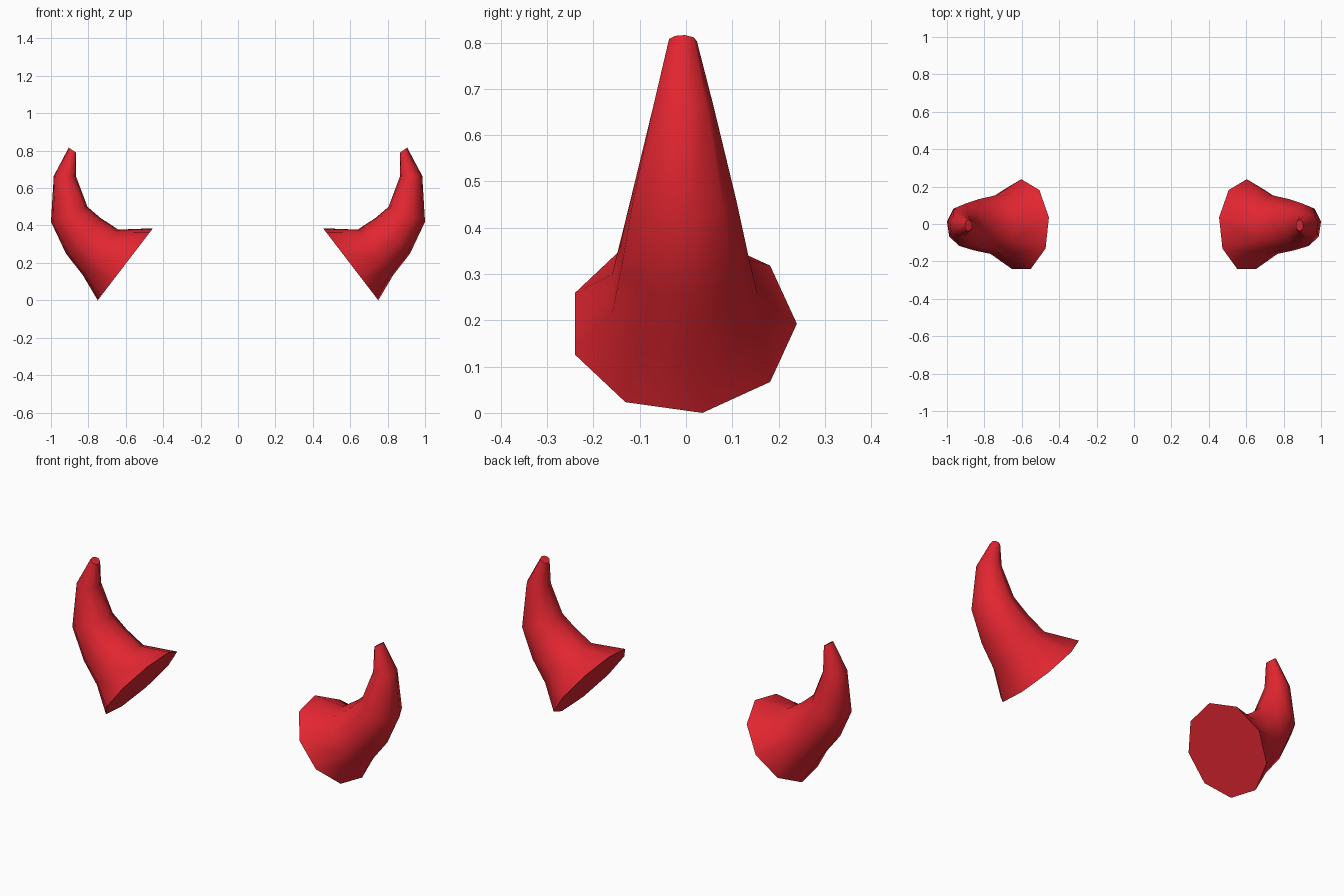
import bpy, bmesh, math
from mathutils import Vector

cube = bpy.data.objects.get("Cube")
if cube:
    bpy.data.objects.remove(cube, do_unlink=True)

# Single red material
red = bpy.data.materials.new("horn_red")
red.use_nodes = True
red.diffuse_color = (0.76, 0.019, 0.03, 1)
red.node_tree.nodes["Principled BSDF"].inputs["Base Color"].default_value = red.diffuse_color

SIDES = 9
Y_OFFSET = -0.0075
# Cross-sections from base to tip: inner x, z; outer x, z; radius along y
SECTIONS = [
    (0.455, 0.385, 0.75, 0.0, 0.247),
    (0.64, 0.378, 0.83, 0.135, 0.162),
    (0.735, 0.44, 0.92, 0.25, 0.141),
    (0.805, 0.50, 1.0, 0.42, 0.116),
    (0.865, 0.66, 0.985, 0.665, 0.067),
    (0.865, 0.79, 0.905, 0.816, 0.031),
]


def build_horn(name, side):
    bm = bmesh.new()
    rings = []
    reach = math.sin(math.radians(80))  # highest corner of a nine-sided ring
    for xi, zi, xo, zo, radius in SECTIONS:
        inner, outer = Vector((xi, 0, zi)), Vector((xo, 0, zo))
        centre = (inner + outer) / 2
        axis = (inner - outer) / (2 * reach)
        ring = []
        for i in range(SIDES):
            a = math.tau * i / SIDES
            p = centre + axis * math.sin(a)
            ring.append(bm.verts.new((side * p.x, Y_OFFSET + radius * math.cos(a), p.z)))
        rings.append(ring)

    # Smooth curved body
    for low, high in zip(rings, rings[1:]):
        for i in range(SIDES):
            j = (i + 1) % SIDES
            bm.faces.new((low[i], low[j], high[j], high[i])).smooth = True

    # Flat base and tip with crisp rims
    for ring in (rings[0], rings[-1]):
        cap = bm.faces.new(ring)
        for edge in cap.edges:
            edge.smooth = False

    bmesh.ops.recalc_face_normals(bm, faces=bm.faces[:])
    mesh = bpy.data.meshes.new(name)
    bm.to_mesh(mesh)
    bm.free()
    mesh.materials.append(red)
    bpy.context.collection.objects.link(bpy.data.objects.new(name, mesh))


build_horn("left_horn", 1)
build_horn("right_horn", -1)
